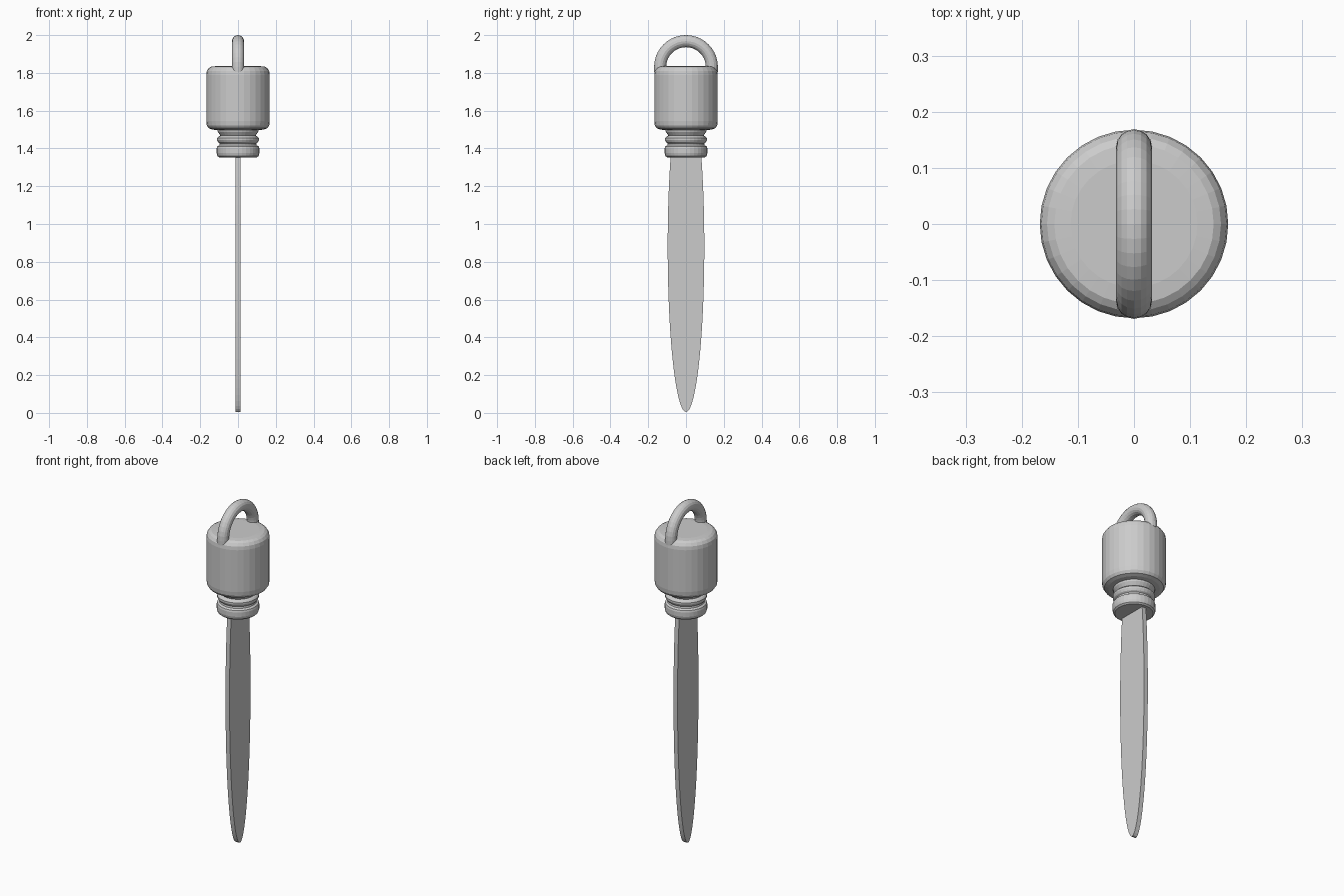
import bpy, bmesh
from math import sin, cos, pi, sqrt

if "Cube" in bpy.data.objects:
    bpy.data.objects.remove(bpy.data.objects["Cube"])


def finish(name, bm):
    bmesh.ops.recalc_face_normals(bm, faces=bm.faces)
    me = bpy.data.meshes.new(name)
    bm.to_mesh(me)
    bm.free()
    ob = bpy.data.objects.new(name, me)
    bpy.context.collection.objects.link(ob)
    return ob


def skin(name, rings):
    """Join successive closed rings of points and cap both ends."""
    bm = bmesh.new()
    loops = [[bm.verts.new(p) for p in ring] for ring in rings]
    n = len(loops[0])
    for a, b in zip(loops, loops[1:]):
        for i in range(n):
            j = (i + 1) % n
            bm.faces.new((a[i], a[j], b[j], b[i]))
    bm.faces.new(loops[0])
    bm.faces.new(loops[-1])
    return finish(name, bm)


def lathe(name, profile, sides=32):
    return skin(name, [[(r * cos(2 * pi * i / sides), r * sin(2 * pi * i / sides), z)
                        for i in range(sides)] for r, z in profile])


# Rounded cylindrical head
lathe("head", [(0.09, 1.495), (0.135, 1.5), (0.155, 1.507), (0.165, 1.522),
               (0.168, 1.545), (0.168, 1.79), (0.165, 1.81), (0.155, 1.825),
               (0.142, 1.833), (0.113, 1.836)])

# Neck with a thin ring and a lower collar
lathe("collar", [(0.11, 1.5), (0.107, 1.488), (0.093, 1.468), (0.103, 1.463),
                 (0.111, 1.455), (0.111, 1.445), (0.105, 1.433), (0.097, 1.427),
                 (0.099, 1.417), (0.110, 1.410), (0.113, 1.40), (0.113, 1.375),
                 (0.109, 1.36), (0.10, 1.353)])

# Carrying loop: half ring with short legs sunk into the head
R, r, zc = 0.137, 0.032, 1.831
path = [(R, 1.805, 0)]
path += [(R * cos(pi * k / 20), zc + R * sin(pi * k / 20), pi * k / 20) for k in range(21)]
path += [(-R, 1.805, pi)]
skin("loop", [[(r * cos(t), y + r * sin(t) * cos(a), z + r * sin(t) * sin(a))
               for t in (2 * pi * i / 16 for i in range(16))] for y, z, a in path])

# Thin flat blade with an elliptical outline
half = []
for k in range(25):
    ang = -pi / 2 + (pi / 2 + 0.62) * k / 24
    half.append((0.097 * cos(ang), 0.88 + 0.875 * sin(ang)))
outline = half + [(-y, z) for y, z in reversed(half[1:])]
skin("blade", [[(x, y, z) for y, z in outline] for x in (-0.013, 0.013)])
